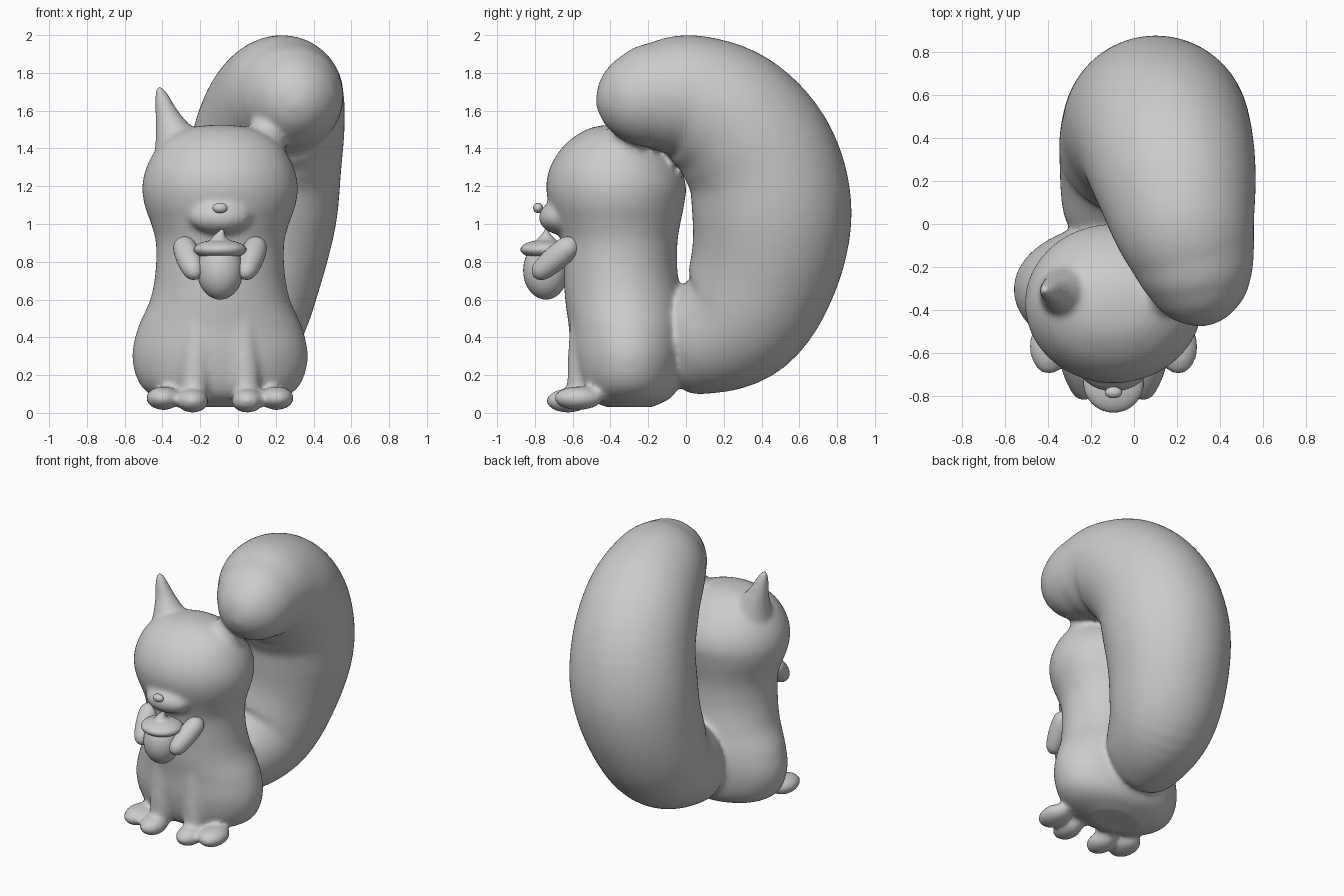
import bpy
import bmesh
from math import cos, sin, pi
from mathutils import Vector, Matrix

cube = bpy.data.objects.get("Cube")
if cube:
    bpy.data.objects.remove(cube, do_unlink=True)

CX = -0.095  # the animal's own middle plane

grey = bpy.data.materials.new("soft_grey")
grey.use_nodes = True
GREY = (0.6, 0.6, 0.6, 1)
grey.diffuse_color = GREY
grey.node_tree.nodes["Principled BSDF"].inputs["Base Color"].default_value = GREY


def spline(points, steps=6):
    """Catmull-Rom interpolation of rows of any length."""
    rows = [Vector(p) for p in points]
    rows = [rows[0] * 2 - rows[1]] + rows + [rows[-1] * 2 - rows[-2]]
    out = []
    for a, b, c, d in zip(rows, rows[1:], rows[2:], rows[3:]):
        for i in range(steps):
            t = i / steps
            out.append((b * 2 + (c - a) * t + (a * 2 - b * 5 + c * 4 - d) * t ** 2
                        + (b * 3 - a - c * 3 + d) * t ** 3) * 0.5)
    return out + [rows[-2]]


def skin(bm, rings):
    """Join rings of vertices into a closed skin."""
    n = len(rings[0])
    for lo, hi in zip(rings, rings[1:]):
        for i in range(n):
            bm.faces.new((lo[i], lo[(i + 1) % n], hi[(i + 1) % n], hi[i]))
    bm.faces.new(rings[0][::-1])
    bm.faces.new(rings[-1])


def tower(bm, rows, n=48):
    """Stack of ellipses: z, front y, back y, half width."""
    rings = []
    for z, front, back, rx in spline(rows):
        yc, ry = (front + back) / 2, (back - front) / 2
        rings.append([bm.verts.new((CX + rx * cos(2 * pi * i / n),
                                    yc + ry * sin(2 * pi * i / n), z)) for i in range(n)])
    skin(bm, rings)


def tube(bm, rows, n=32):
    """Round tube along a path: x, y, z, radius."""
    pts = spline(rows)
    rings = []
    for k, p in enumerate(pts):
        ahead, behind = pts[min(k + 1, len(pts) - 1)], pts[max(k - 1, 0)]
        d = (ahead - behind).to_3d().normalized()
        u = d.cross(Vector((1, 0, 0.01))).normalized()
        v = d.cross(u)
        r = max(p[3], 0.004)
        rings.append([bm.verts.new(Vector(p[:3]) + r * (cos(2 * pi * i / n) * u
                                                        + sin(2 * pi * i / n) * v))
                      for i in range(n)])
    skin(bm, rings)


def blob(bm, centre, radii):
    bmesh.ops.create_uvsphere(bm, u_segments=32, v_segments=20, radius=1,
                              matrix=Matrix.Translation(centre) @ Matrix.Diagonal((*radii, 1)))


def finish(bm, name):
    bmesh.ops.recalc_face_normals(bm, faces=bm.faces)
    for f in bm.faces:
        f.smooth = True
    mesh = bpy.data.meshes.new(name)
    bm.to_mesh(mesh)
    bm.free()
    mesh.materials.append(grey)
    ob = bpy.data.objects.new(name, mesh)
    bpy.context.collection.objects.link(ob)
    return ob


# Torso and head, one pear-like stack
bm = bmesh.new()
tower(bm, [(0.03, -0.42, -0.18, 0.18), (0.08, -0.53, -0.08, 0.34),
           (0.16, -0.58, -0.03, 0.43), (0.3, -0.61, 0.0, 0.465),
           (0.45, -0.62, 0.0, 0.435), (0.6, -0.64, -0.02, 0.37),
           (0.75, -0.65, -0.045, 0.342), (0.9, -0.66, -0.045, 0.34),
           (1.0, -0.69, -0.03, 0.365), (1.1, -0.725, -0.01, 0.4),
           (1.2, -0.74, 0.0, 0.412), (1.3, -0.72, -0.03, 0.39),
           (1.4, -0.66, -0.1, 0.335), (1.47, -0.58, -0.18, 0.255),
           (1.51, -0.5, -0.26, 0.16), (1.525, -0.42, -0.34, 0.04)])

# Muzzle
blob(bm, (CX, -0.665, 1.035), (0.165, 0.115, 0.09))

# Ears, front legs and feet on both sides
for s in (-1, 1):
    tube(bm, [(CX + s * 0.2, -0.33, 1.34, 0.16), (CX + s * 0.235, -0.32, 1.45, 0.115),
              (CX + s * 0.275, -0.31, 1.56, 0.07), (CX + s * 0.305, -0.31, 1.66, 0.042),
              (CX + s * 0.318, -0.31, 1.71, 0.026), (CX + s * 0.322, -0.31, 1.735, 0.006)])
    tube(bm, [(CX + s * 0.11, -0.53, 0.55, 0.08), (CX + s * 0.125, -0.54, 0.3, 0.085),
              (CX + s * 0.14, -0.56, 0.07, 0.07)])
    blob(bm, (CX + s * 0.145, -0.625, 0.064), (0.085, 0.115, 0.064))
    blob(bm, (CX + s * 0.3, -0.57, 0.078), (0.092, 0.13, 0.063))

# Bushy tail curling up and over the head
tube(bm, [(-0.08, -0.08, 0.32, 0.2), (-0.06, 0.04, 0.36, 0.28), (0.0, 0.28, 0.5, 0.355),
          (0.05, 0.41, 0.75, 0.395), (0.1, 0.455, 1.05, 0.422), (0.14, 0.4, 1.33, 0.41),
          (0.185, 0.235, 1.55, 0.385), (0.23, 0.02, 1.665, 0.34), (0.275, -0.16, 1.675, 0.29),
          (0.295, -0.28, 1.66, 0.25), (0.302, -0.38, 1.645, 0.19),
          (0.305, -0.445, 1.635, 0.11), (0.305, -0.478, 1.63, 0.01)], 48)

# Fuse and soften the joints
body = finish(bm, "body_with_tail")
fuse = body.modifiers.new("fuse", 'REMESH')
fuse.mode = 'VOXEL'
fuse.voxel_size = 0.016
fuse.use_smooth_shade = True
soften = body.modifiers.new("soften", 'SMOOTH')
soften.factor = 0.5
soften.iterations = 10

# Nose
bm = bmesh.new()
blob(bm, (CX, -0.783, 1.085), (0.04, 0.027, 0.027))
finish(bm, "nose")

# Arms holding the acorn
for s, side in ((-1, "right"), (1, "left")):
    bm = bmesh.new()
    shoulder = Vector((CX + s * 0.19, -0.62, 0.88))
    paw = Vector((CX + s * 0.14, -0.765, 0.755))
    tube(bm, [(*shoulder.lerp(paw, t), r) for t, r in
              ((-0.27, 0.01), (-0.2, 0.035), (0, 0.06), (0.5, 0.066),
               (1, 0.055), (1.2, 0.033), (1.27, 0.01))])
    finish(bm, side + "_arm")

# Acorn nut, cap and stem
bm = bmesh.new()
blob(bm, (CX, -0.742, 0.755), (0.122, 0.12, 0.155))
finish(bm, "acorn_nut")
bm = bmesh.new()
blob(bm, (CX, -0.74, 0.865), (0.14, 0.137, 0.052))
tube(bm, [(CX, -0.74, 0.89, 0.085), (CX, -0.74, 0.925, 0.042),
          (CX + 0.006, -0.74, 0.95, 0.02), (CX + 0.014, -0.74, 0.97, 0.008)])
finish(bm, "acorn_cap")
